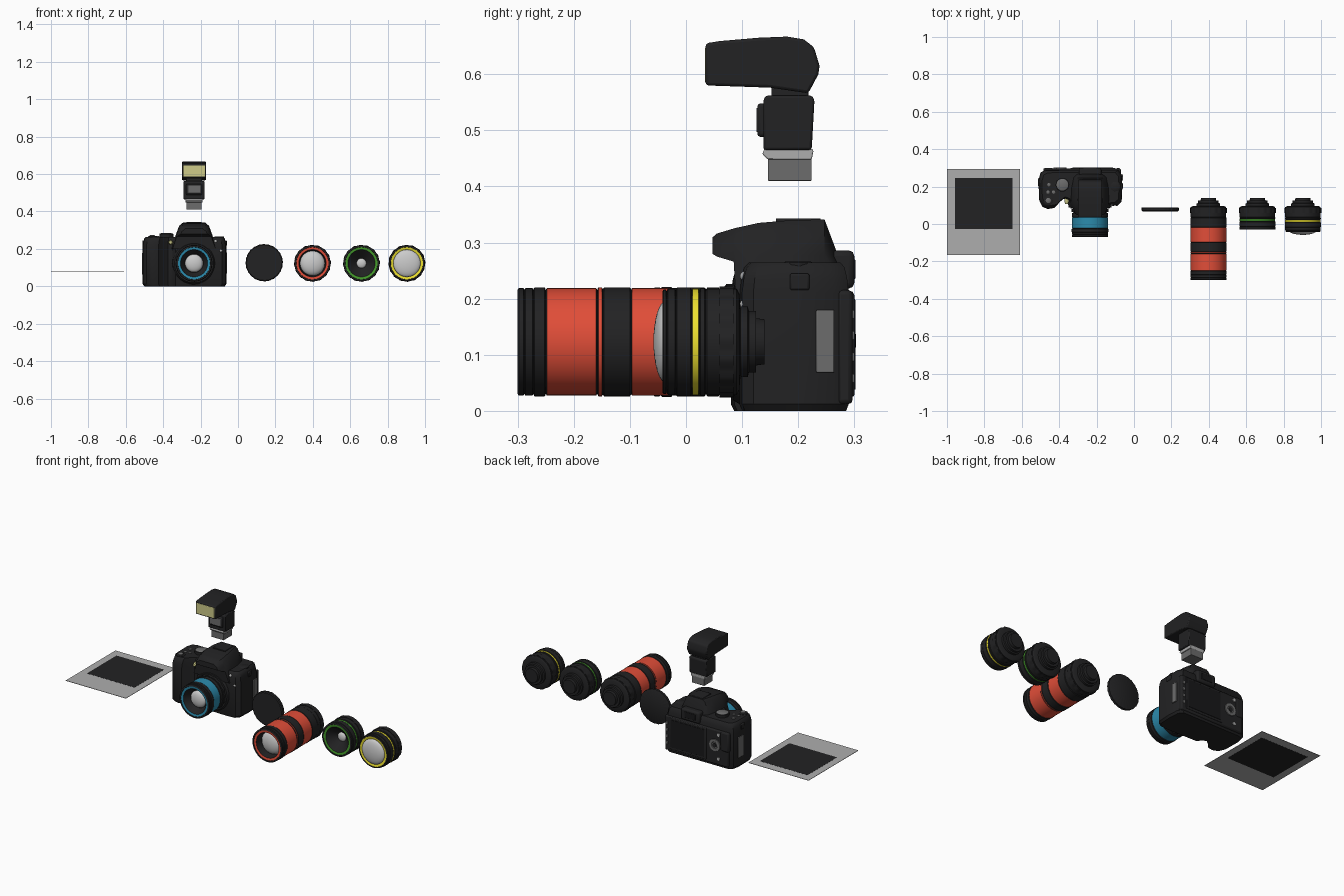
import bpy, bmesh, math

if "Cube" in bpy.data.objects:
    bpy.data.objects.remove(bpy.data.objects["Cube"])

def mat(name, r, g, b):
    m = bpy.data.materials.new(name)
    m.diffuse_color = (r, g, b, 1)
    m.use_nodes = True
    m.node_tree.nodes["Principled BSDF"].inputs["Base Color"].default_value = m.diffuse_color
    return m

BLACK = mat("black", .016, .016, .017)
DARK = mat("dark_rubber", .009, .009, .01)
GREY = mat("mid_grey", .15, .15, .15)
PALE = mat("pale_grey", .42, .42, .42)
GLASS = mat("glass", .62, .62, .62)
RED = mat("red", .75, .075, .04)
BLUE = mat("blue", .025, .26, .42)
GREEN = mat("green", .06, .33, .025)
YELLOW = mat("yellow", .85, .75, .03)
LAMP = mat("flash_lamp", .62, .6, .25)

def finish(name, bm, mats, bevel=0, angle=35, seg=2):
    bmesh.ops.recalc_face_normals(bm, faces=bm.faces)
    me = bpy.data.meshes.new(name)
    bm.to_mesh(me)
    bm.free()
    ob = bpy.data.objects.new(name, me)
    bpy.context.collection.objects.link(ob)
    for m in mats:
        me.materials.append(m)
    if bevel:
        b = ob.modifiers.new("bevel", 'BEVEL')
        b.width, b.segments, b.limit_method = bevel, seg, 'ANGLE'
    bpy.ops.object.select_all(action='DESELECT')
    ob.select_set(True)
    bpy.context.view_layer.objects.active = ob
    bpy.ops.object.shade_smooth_by_angle(angle=math.radians(angle))
    return ob

def box(name, x, y, z, m, bevel=.004):
    """Box from (min, max) ranges."""
    bm = bmesh.new()
    bmesh.ops.create_cube(bm, size=1)
    for v in bm.verts:
        v.co = [(r[0] + r[1]) / 2 + c * (r[1] - r[0]) for r, c in zip((x, y, z), v.co)]
    return finish(name, bm, [m], bevel)

def loft(name, rings, m, bevel=0):
    """Skin closed rings of equal length and cap both ends."""
    bm = bmesh.new()
    rows = [[bm.verts.new(p) for p in r] for r in rings]
    n = len(rows[0])
    for a, b in zip(rows, rows[1:]):
        for i in range(n):
            bm.faces.new((a[i], a[(i + 1) % n], b[(i + 1) % n], b[i]))
    bm.faces.new(rows[0])
    bm.faces.new(rows[-1])
    return finish(name, bm, [m], bevel)

def lathe(name, prof, cx, mats, cz=.123, cy=0, n=48, rib=0, axis='y'):
    """Revolve (position, radius, material index) points; rib makes a toothed rim."""
    bm = bmesh.new()
    rows = []
    for p in prof:
        row = []
        for i in range(n):
            t = 2 * math.pi * i / n
            r = max(p[1], .0002) - (rib if i // 2 % 2 else 0)
            u, w = r * math.cos(t), r * math.sin(t)
            row.append(bm.verts.new((cx + u, cy + p[0], cz + w) if axis == 'y' else (cx + u, cy + w, cz + p[0])))
        rows.append(row)
    for k, (a, b) in enumerate(zip(rows, rows[1:])):
        for i in range(n):
            f = bm.faces.new((a[i], a[(i + 1) % n], b[(i + 1) % n], b[i]))
            f.material_index = prof[k][2] if len(prof[k]) > 2 else 0
    bm.faces.new(rows[0])
    bm.faces.new(rows[-1])
    return finish(name, bm, mats)

REAR = [(.14, 0), (.14, .04), (.125, .042), (.125, .055), (.112, .055), (.11, .063), (.097, .063), (.095, .086)]
def lens(name, cx, color, bands, front, cone, glass, rear=REAR, ribs=()):
    """bands: (start y, end y, radius, coloured); cone: (y, radius); glass: (y, radius, bulge)."""
    prof = list(rear)
    for y0, y1, r, c in bands:
        prof += [(y0, r - .003), (y0 - .002, r, c), (y1 + .002, r), (y1, r - .003)]
    prof += [(front, .087), (front + .002, .086, 1), (front + .004, .073), cone, (cone[0], 0)]
    lathe(name + "_barrel", prof, cx, [BLACK, color])
    gy, gr, bulge = glass
    dome = [(gy - bulge * math.sin(t), gr * math.cos(t)) for t in [i * math.pi / 16 for i in range(9)]]
    lathe(name + "_glass", dome, cx, [GLASS])
    for i, (a, b) in enumerate(ribs):
        lathe(f"{name}_grip_ring_{i}", [(a, .09), (a, .099), (b, .099), (b, .09)], cx, [BLACK], n=64, rib=.003)

# interchangeable lenses
lens("long_lens", .398, RED,
     [(.092, .035, .095, 0), (.035, -.018, .097, 0), (-.018, -.098, .096, 1), (-.098, -.148, .097, 0),
      (-.148, -.158, .097, 1), (-.158, -.25, .0955, 1), (-.25, -.272, .097, 0), (-.272, -.288, .096, 0), (-.288, -.3, .096, 0)],
     -.3, (-.25, .066), (-.25, .066, .03), ribs=[(.085, .06)])
lens("macro_lens", .66, GREEN,
     [(.092, .035, .095, 0), (.035, .028, .096, 0), (.028, .014, .095, 1), (.014, -.015, .097, 0), (-.015, -.03, .096, 0)],
     -.03, (.02, .026), (.02, .026, .012), ribs=[(.085, .06)])
lens("wide_lens", .903, YELLOW,
     [(.092, .035, .095, 0), (.035, .024, .096, 0), (.024, .01, .095, 1), (.01, -.018, .097, 0), (-.018, -.034, .095, 0), (-.034, -.042, .093, 0)],
     -.042, (-.036, .07), (-.036, .073, .022), ribs=[(.085, .06)])
CAM = -.235
lens("mounted_lens", CAM, BLUE,
     [(.12, .06, .09, 0), (.06, .036, .097, 0), (.036, -.024, .096, 1), (-.024, -.045, .098, 0), (-.045, -.058, .097, 0), (-.058, -.07, .096, 0)],
     -.07, (-.03, .05), (-.03, .048, .02), rear=[(.14, 0), (.14, .08)], ribs=[(.08, .065)])

# lens cap with toothed edge
lathe("lens_cap", [(.088, 0), (.088, .097), (.086, .1), (.072, .1), (.068, .095), (.068, 0)], .14, [BLACK], cz=.126, n=96, rib=.0015)

# photo print
box("photo_border", (-1, -.61), (-.165, .295), (.077, .079), PALE, 0)
box("photo_picture", (-.958, -.65), (-.028, .245), (.0765, .0795), BLACK, 0)

# camera body: plan outline with hand grip, lofted upward
PLAN = [(-.475, .288), (-.5, .275), (-.51, .235), (-.508, .13), (-.49, .092), (-.46, .08), (-.425, .086), (-.4, .115),
        (-.375, .135), (-.35, .125), (-.335, .1), (-.13, .095), (-.085, .1), (-.066, .12), (-.062, .2), (-.066, .265), (-.085, .29)]
def plan(z, sx, sy):
    return [(-.285 + (x + .285) * sx, .2 + (y - .2) * sy, z) for x, y in PLAN]
loft("camera_body", [plan(0, .96, .95), plan(.012, 1, 1), plan(.21, 1, 1), plan(.235, .985, .97),
                     plan(.255, .96, .92), plan(.264, .92, .84)], BLACK)

# back plate, screen and controls
box("back_plate", (-.48, -.07), (.268, .297), (.012, .215), BLACK, .008)
box("screen_frame", (-.34, -.1), (.28, .3), (.025, .21), BLACK)
box("screen", (-.328, -.112), (.29, .302), (.038, .198), DARK, .001)
for i in range(4):
    box(f"menu_button_{i}", (-.092, -.078), (.29, .3), (.05 + .038 * i, .066 + .038 * i), GREY, .002)
lathe("control_pad", [(.295, 0), (.295, .036), (.301, .034), (.301, .02), (.299, .018), (.299, 0)], -.395, [GREY], cz=.125)
lathe("pad_button", [(.295, 0), (.295, .013), (.303, .012), (.303, 0)], -.395, [BLACK], cz=.125, n=24)
for i, z in enumerate((.05, .19)):
    lathe(f"back_button_{i}", [(.29, 0), (.29, .01), (.301, .009), (.301, 0)], -.42, [PALE], cz=z, n=20)
box("thumb_rest", (-.485, -.43), (.27, .3), (.1, .215), BLACK, .01)

# viewfinder hump with overhanging built-in flash
def hump(y, z0, z1, wb, wt):
    zm = z0 + (z1 - z0) * .55
    half = [(wb, z0), ((wb * .45 + wt * .55), zm), (wt, z1 - .012), (wt - .014, z1)]
    return [(CAM + x, y, z) for x, z in half] + [(CAM - x, y, z) for x, z in reversed(half)]
loft("viewfinder_hump", [hump(.047, .28, .309, .07, .06), hump(.055, .275, .316, .08, .068), hump(.085, .266, .325, .092, .075),
                         hump(.089, .2, .326, .115, .078), hump(.13, .2, .335, .12, .08), hump(.19, .2, .34, .12, .074),
                         hump(.247, .2, .341, .11, .06), hump(.268, .2, .285, .1, .055)], BLACK)
box("hot_shoe", (CAM - .04, CAM + .04), (.16, .24), (.332, .343), BLACK, .002)
box("eyepiece", (CAM - .06, CAM + .06), (.25, .3), (.218, .286), BLACK, .01)
box("eyepiece_window", (CAM - .035, CAM + .035), (.29, .302), (.235, .27), DARK, .002)

# lens mount collar
lathe("lens_mount", [(.14, .05), (.14, .118), (.1, .114), (.084, .104), (.084, .06)], CAM, [BLACK])

# top dials and buttons
def knob(name, x, y, z0, z1, r, m, rib=0):
    lathe(name, [(z0, rib), (z0, r), (z1 - .002, r), (z1, r - .003), (z1, rib)], x, [m], cz=0, cy=y, n=40, rib=rib, axis='z')
knob("mode_dial", -.383, .21, .25, .282, .037, BLACK, .0015)
knob("mode_dial_top", -.383, .21, .27, .284, .031, GREY)
knob("shutter_collar", -.458, .125, .24, .268, .024, BLACK)
knob("shutter_button", -.458, .125, .25, .274, .014, GREY)
knob("left_dial", -.1, .2, .24, .266, .026, BLACK, .001)
for i, (x, y) in enumerate(((-.46, .17), (-.43, .17), (-.455, .21))):
    knob(f"top_button_{i}", x, y, .255, .269, .009, GREY)
lathe("focus_lamp", [(.14, .012), (.12, .012), (.108, .008), (.106, 0)], -.36, [LAMP], cz=.235, n=20)

# side buttons and doors
for i, z in enumerate((.19, .24)):
    bm = bmesh.new()
    bmesh.ops.create_uvsphere(bm, u_segments=16, v_segments=10, radius=.009)
    bmesh.ops.translate(bm, verts=bm.verts, vec=(-.12 if i else -.092, .105, z))
    finish(f"side_button_{i}", bm, [PALE])
box("port_door", (-.075, -.059), (.232, .264), (.068, .18), GREY, .002)
box("card_door", (-.512, -.49), (.2, .245), (.06, .18), GREY, .002)
for s, x in enumerate((-.503, -.068)):
    box(f"strap_lug_{s}", (x - .008, x + .008), (.185, .22), (.215, .245), BLACK, .004)

# external flash: foot, body, neck, tilting head
def slab(x0, x1, prof, name, m, bevel):
    return loft(name, [[(x, y, z) for y, z in prof] for x in (x0, x1)], m, bevel)
box("flash_foot", (CAM - .04, CAM + .04), (.146, .224), (.41, .455), GREY, .001)
slab(CAM - .045, CAM + .045, [(.14, .467), (.136, .458), (.146, .448), (.224, .448), (.227, .462), (.226, .467)], "flash_foot_clamp", PALE, .002)
slab(CAM - .056, CAM + .056, [(.138, .465), (.138, .555), (.143, .562), (.224, .562), (.229, .555), (.224, .465)], "flash_body", BLACK, .005)
box("flash_front_panel", (CAM - .042, CAM + .042), (.127, .145), (.488, .548), BLACK, .006)
box("flash_sensor_window", (CAM - .034, CAM + .034), (.1255, .14), (.497, .54), GREY, .001)
box("flash_neck", (CAM - .042, CAM + .042), (.152, .218), (.55, .59), BLACK, .003)
slab(CAM - .064, CAM + .064, [(.035, .58), (.035, .655), (.06, .659), (.13, .665), (.18, .667), (.21, .662), (.228, .648),
                              (.238, .615), (.236, .6), (.218, .566), (.15, .576)], "flash_head", BLACK, .005)
box("flash_lamp_panel", (CAM - .058, CAM + .058), (.0335, .05), (.586, .647), LAMP, .001)
